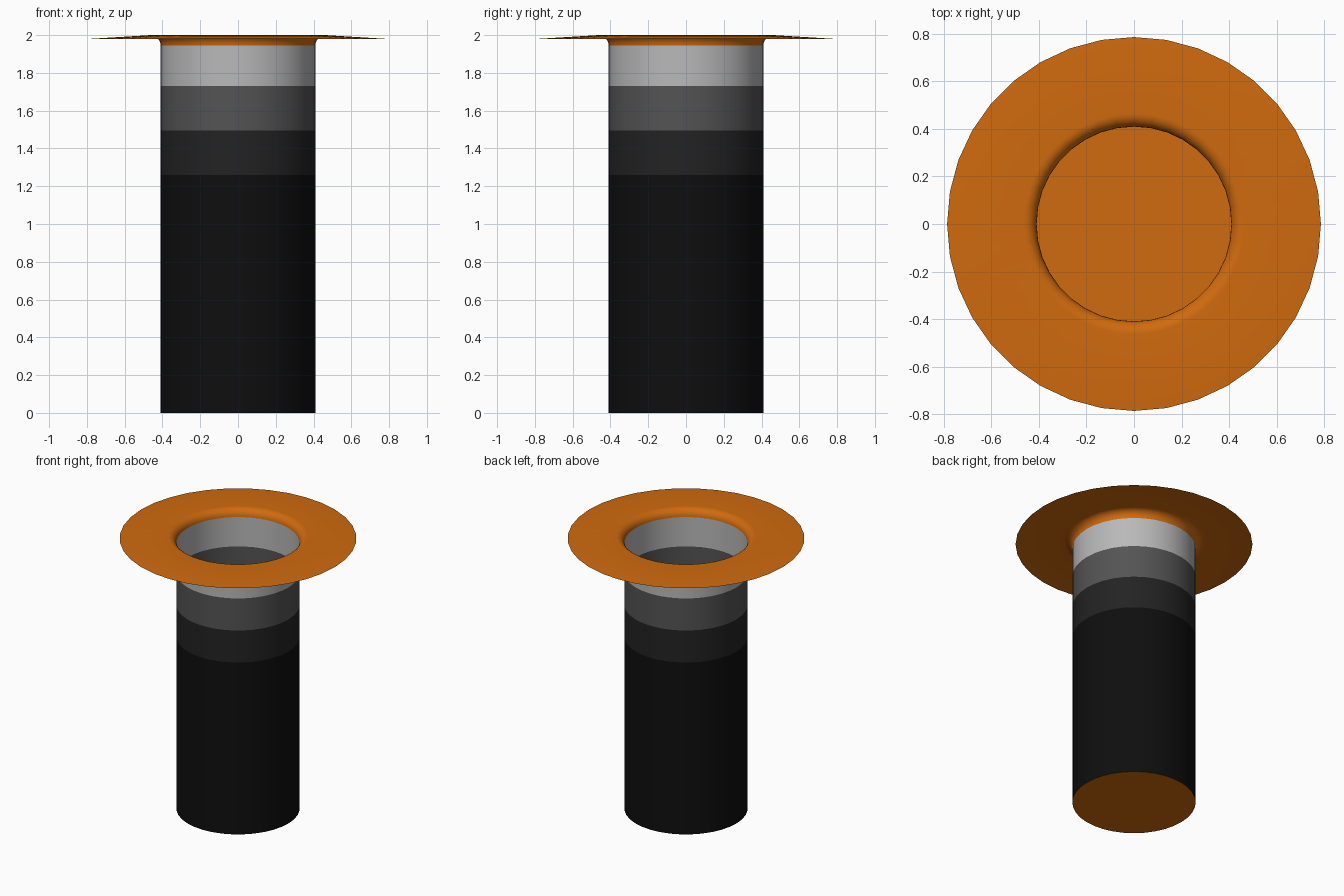
import bpy, bmesh, math

if "Cube" in bpy.data.objects:
    bpy.data.objects.remove(bpy.data.objects["Cube"])

SIDES = 36
R = 0.41          # barrel radius
FILLET = 0.055    # rounded neck radius
NECK = 1.945      # height where the neck starts


def material(name, r, g, b):
    m = bpy.data.materials.new(name)
    m.diffuse_color = (r, g, b, 1)
    m.use_nodes = True
    m.node_tree.nodes["Principled BSDF"].inputs["Base Color"].default_value = m.diffuse_color
    return m


orange = material("orange", 0.63, 0.145, 0.0045)
black = material("black", 0.0045, 0.0045, 0.0045)
charcoal = material("charcoal", 0.0165, 0.0165, 0.0165)
mid_grey = material("mid_grey", 0.088, 0.088, 0.088)
light_grey = material("light_grey", 0.485, 0.485, 0.485)


def revolve(name, profile, mats, floor=False, flip=False):
    """Spin an open (radius, z) profile; mats gives one material per profile segment."""
    bm = bmesh.new()
    rings = [[bm.verts.new((r * math.cos(2 * math.pi * i / SIDES),
                            r * math.sin(2 * math.pi * i / SIDES), z))
              for i in range(SIDES)] for r, z in profile]
    slots = list(dict.fromkeys(mats + ([orange] if floor else [])))
    for a, b, mat in zip(rings, rings[1:], mats):
        for i in range(SIDES):
            j = (i + 1) % SIDES
            f = bm.faces.new((a[i], a[j], b[j], b[i]))
            f.material_index = slots.index(mat)
            if flip:
                f.normal_flip()
    if floor:
        f = bm.faces.new(rings[0][::-1])
        f.material_index = slots.index(orange)
    me = bpy.data.meshes.new(name)
    bm.to_mesh(me)
    bm.free()
    for m in slots:
        me.materials.append(m)
    ob = bpy.data.objects.new(name, me)
    bpy.context.collection.objects.link(ob)
    bpy.ops.object.select_all(action='DESELECT')
    ob.select_set(True)
    bpy.context.view_layer.objects.active = ob
    bpy.ops.object.shade_smooth_by_angle(angle=math.radians(35))
    return ob


# Open-topped barrel with four tone bands and an orange floor
revolve("barrel", [(R, z) for z in (0, 1.26, 1.495, 1.73, NECK)],
        [black, charcoal, mid_grey, light_grey], floor=True)

# Rounded neck flaring into a thin, slightly drooping rim
steps = 6
neck = [(R + FILLET * (1 - math.cos(t)), NECK + FILLET * math.sin(t))
        for t in (math.pi / 2 * k / steps for k in range(steps + 1))]
profile = neck + [(0.787, 1.98)]
revolve("flange", profile, [orange] * (len(profile) - 1), flip=True)
